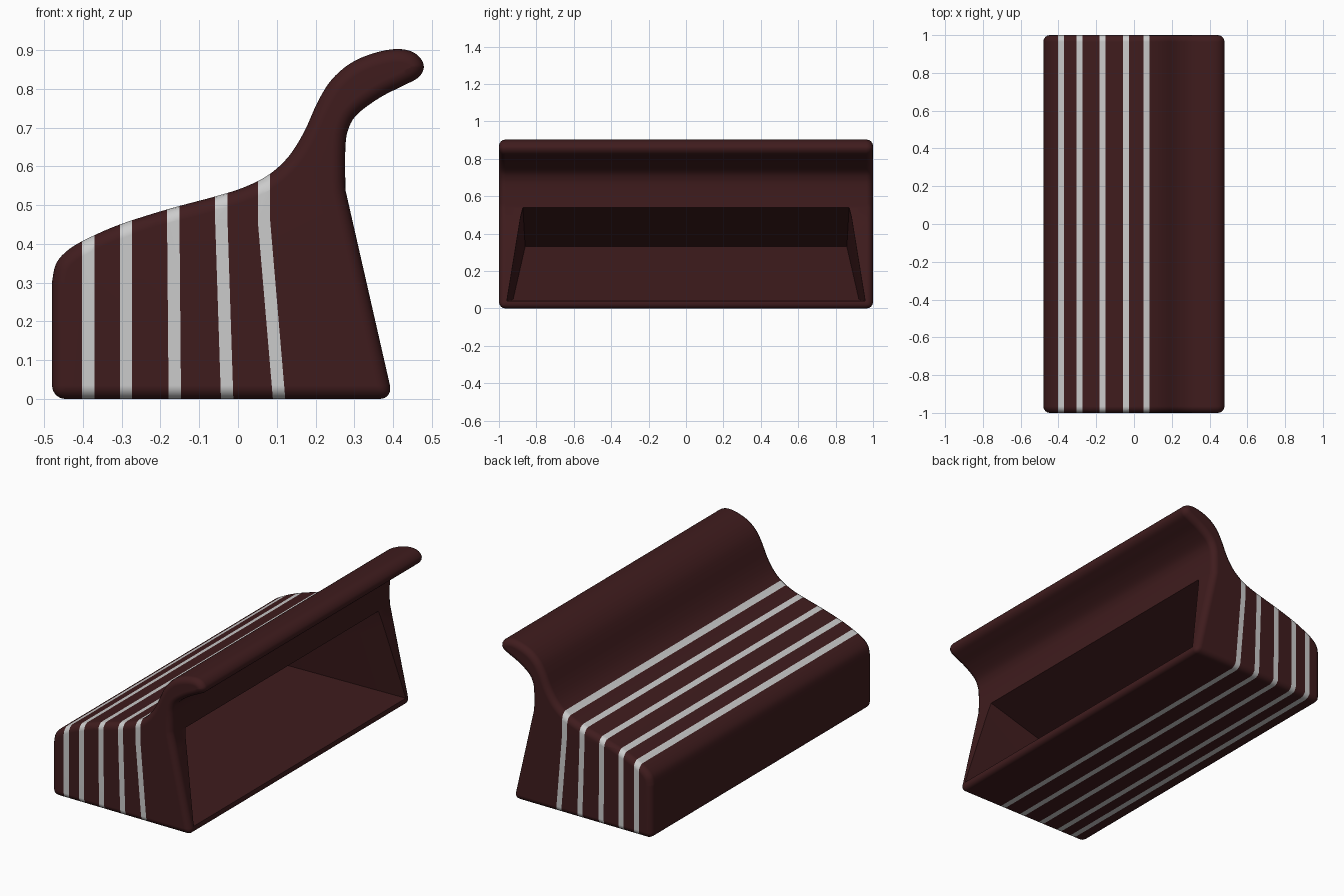
import bpy, bmesh
from mathutils import Vector
from mathutils.geometry import interpolate_bezier

if "Cube" in bpy.data.objects:
    bpy.data.objects.remove(bpy.data.objects["Cube"])


def material(name, rgb):
    m = bpy.data.materials.new(name)
    m.diffuse_color = (*rgb, 1)
    m.use_nodes = True
    m.node_tree.nodes["Principled BSDF"].inputs["Base Color"].default_value = m.diffuse_color
    return m


def make_object(name, bm):
    bmesh.ops.recalc_face_normals(bm, faces=bm.faces[:])
    me = bpy.data.meshes.new(name)
    bm.to_mesh(me)
    bm.free()
    ob = bpy.data.objects.new(name, me)
    bpy.context.collection.objects.link(ob)
    return ob


def smooth_path(pts, n=4):
    """Smooth curve through the points, ends included."""
    p = [Vector((x, 0, z)) for x, z in pts]
    p = [p[0]] + p + [p[-1]]
    out = []
    for a, b, c, d in zip(p, p[1:], p[2:], p[3:]):
        out += interpolate_bezier(b, b + (c - a) / 6, c - (d - b) / 6, c, n + 1)[:-1]
    return out + [p[-1]]


# Side profile: gently sloping top, curled lip, undercut back
upper = [(-.48, .30), (-.469, .35), (-.435, .387), (-.38, .418), (-.30, .452),
         (-.18, .49), (-.05, .525), (.02, .548), (.08, .579), (.13, .625),
         (.17, .688), (.205, .765), (.24, .822), (.29, .866), (.35, .892),
         (.41, .903), (.455, .893), (.479, .863), (.468, .832), (.43, .81),
         (.37, .78), (.31, .737), (.286, .70), (.277, .65), (.277, .54)]
corners = [Vector((.40, 0, 0)), Vector((-.48, 0, 0))]
profile = smooth_path(upper) + corners

# Body: extruded profile with rounded ends and bottom edges
bm = bmesh.new()
cap = bm.faces.new([bm.verts.new((p.x, -1, p.z)) for p in profile])
ext = bmesh.ops.extrude_face_region(bm, geom=[cap], use_keep_orig=True)
bmesh.ops.translate(bm, vec=(0, 2, 0),
                    verts=[g for g in ext["geom"] if isinstance(g, bmesh.types.BMVert)])
bmesh.ops.recalc_face_normals(bm, faces=bm.faces[:])
round_edges = [e for e in bm.edges
               if abs(e.verts[0].co.y - e.verts[1].co.y) < .01
               or all(v.co.z < .001 for v in e.verts)]
bmesh.ops.bevel(bm, geom=round_edges, offset=.035, offset_type='OFFSET',
                segments=4, profile=.5, affect='EDGES')

# Stripes: (x at floor, x at bend); they run straight up above the bend
BEND, WIDTH = .46, .032
stripes = [(-.402, -.402), (-.305, -.305), (-.179, -.183), (-.044, -.059), (.09, .051)]


def cut(lower, co, no):
    if lower is None:
        faces = bm.faces[:]
    else:
        faces = [f for f in bm.faces if (f.calc_center_bounds().z < BEND) == lower]
    geom = faces + list({e for f in faces for e in f.edges}) + list({v for f in faces for v in f.verts})
    bmesh.ops.bisect_plane(bm, geom=geom, dist=1e-5, plane_co=co, plane_no=no)


cut(None, (0, 0, BEND), (0, 0, 1))
for xb, xm in stripes:
    for w in (0, WIDTH):
        cut(True, (xb + w, 0, 0), Vector((BEND, 0, xb - xm)).normalized())
        cut(False, (xm + w, 0, BEND), (1, 0, 0))
for f in bm.faces:
    c = f.calc_center_bounds()
    t = min(c.z / BEND, 1)
    f.material_index = int(any(0 < c.x - (xb + (xm - xb) * t) < WIDTH for xb, xm in stripes))
body = make_object("striped_body", bm)
body.data.materials.append(material("dark_maroon", (.05, .0115, .0125)))
body.data.materials.append(material("light_grey", (.8, .8, .8)))

# Hollow opening at the back, tapering inwards
sections = [[(.44, .875, .591), (.44, .96, .04)], [(-.39, .86, .33), (-.41, .925, .045)]]
bm = bmesh.new()
for sec in sections:
    for x, y, z in sec:
        for s in (-1, 1):
            bm.verts.new((x, s * y, z))
bmesh.ops.convex_hull(bm, input=bm.verts[:])
cutter = make_object("hollow_cutter", bm)
cutter.hide_render = True

bpy.context.view_layer.objects.active = body
body.select_set(True)
mod = body.modifiers.new("hollow", 'BOOLEAN')
mod.operation, mod.solver, mod.object = 'DIFFERENCE', 'EXACT', cutter
bpy.ops.object.modifier_apply(modifier=mod.name)
bpy.data.objects.remove(cutter)

# Smooth shading with crisp opening
bpy.ops.object.shade_smooth_by_angle(angle=.6)
wn = body.modifiers.new("even_shading", 'WEIGHTED_NORMAL')
wn.keep_sharp = True
